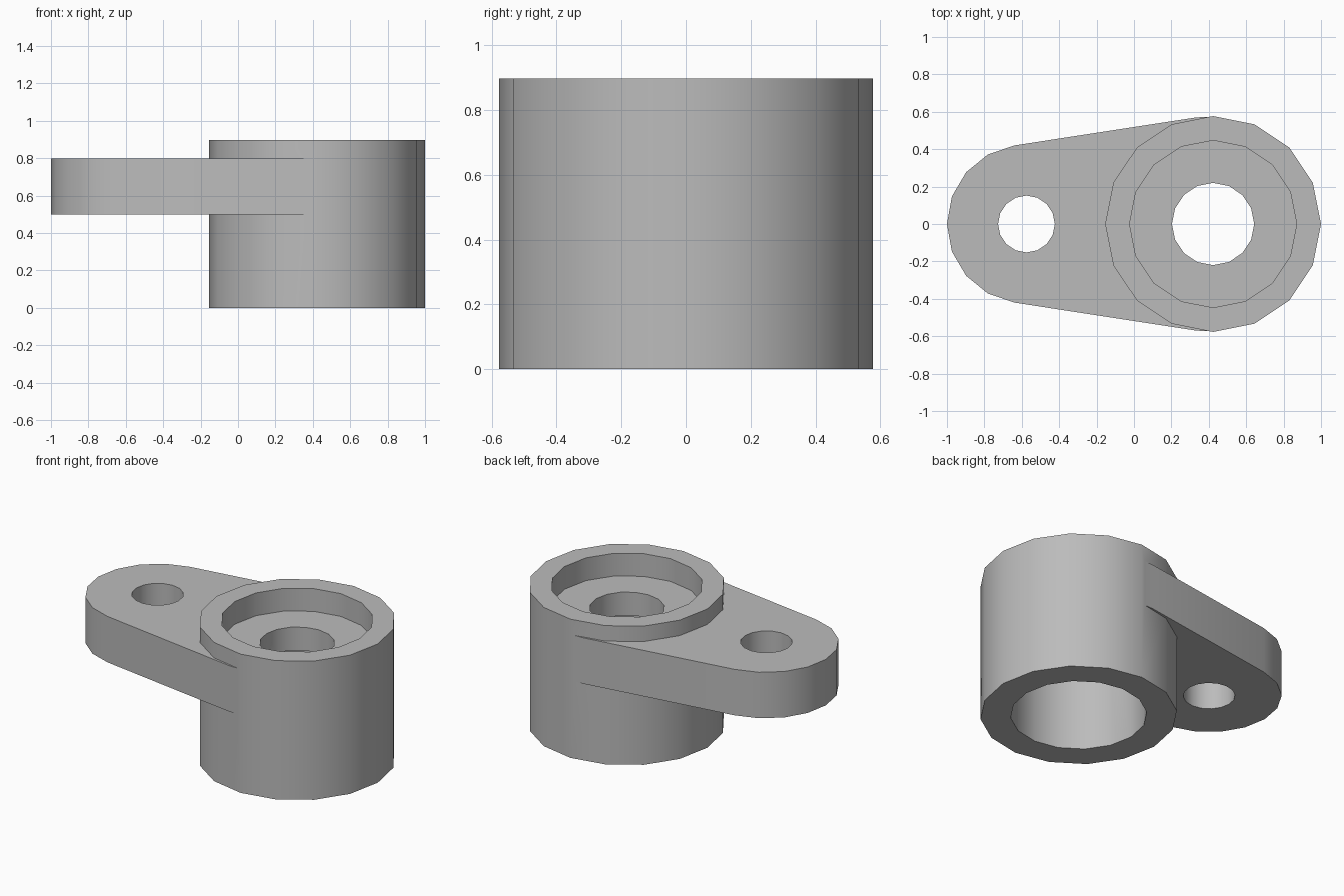
import bpy
import bmesh
from math import asin, cos, sin, pi

cube = bpy.data.objects.get("Cube")
if cube:
    bpy.data.objects.remove(cube, do_unlink=True)

SIDES = 16
BOSS_X, BOSS_R, BOSS_TOP = 0.423, 0.577, 0.897
EYE_X, EYE_R = -0.575, 0.425
ARM_LOW, ARM_HIGH = 0.5, 0.797

grey = bpy.data.materials.new("plain grey")
grey.use_nodes = True
COLOUR = (0.5, 0.5, 0.5, 1)
grey.diffuse_color = COLOUR
grey.node_tree.nodes["Principled BSDF"].inputs["Base Color"].default_value = COLOUR


def prism(name, outline, low, high):
    """Extrude a flat outline between two heights."""
    bm = bmesh.new()
    face = bm.faces.new([bm.verts.new((x, y, low)) for x, y in outline])
    top = bmesh.ops.extrude_face_region(bm, geom=[face])["geom"]
    verts = [v for v in top if isinstance(v, bmesh.types.BMVert)]
    bmesh.ops.translate(bm, vec=(0, 0, high - low), verts=verts)
    bmesh.ops.recalc_face_normals(bm, faces=bm.faces)
    mesh = bpy.data.meshes.new(name)
    bm.to_mesh(mesh)
    bm.free()
    mesh.materials.append(grey)
    obj = bpy.data.objects.new(name, mesh)
    bpy.context.collection.objects.link(obj)
    return obj


def arc(x, radius, start, end, steps):
    angles = [start + (end - start) * i / steps for i in range(steps + 1)]
    return [(x + radius * cos(a), radius * sin(a)) for a in angles]


def cylinder(name, x, radius, low, high):
    return prism(name, arc(x, radius, 0, 2 * pi, SIDES)[:-1], low, high)


def combine(target, tool, operation):
    mod = target.modifiers.new(operation, 'BOOLEAN')
    mod.operation, mod.object, mod.solver = operation, tool, 'EXACT'
    bpy.context.view_layer.objects.active = target
    bpy.ops.object.modifier_apply(modifier=mod.name)
    bpy.data.objects.remove(tool, do_unlink=True)


# Upright boss
bracket = cylinder("boss_with_arm", BOSS_X, BOSS_R, 0, BOSS_TOP)

# Tapered arm: rounded eye end, tangent sides, tail buried in the boss
lean = pi / 2 + asin((BOSS_R - EYE_R) / (BOSS_X - EYE_X))
tangent = (BOSS_X + BOSS_R * cos(lean), BOSS_R * sin(lean))
tail = (BOSS_X, BOSS_R - 0.004)
arm_outline = arc(EYE_X, EYE_R, lean, 2 * pi - lean, 8)
arm_outline += [(x, -y) for x, y in (tangent, tail)] + [tail, tangent]
combine(bracket, prism("arm", arm_outline, ARM_LOW, ARM_HIGH), 'UNION')

# Eye hole, top recess, through hole and wide lower bore
for name, x, radius, low, high in (
        ("eye_hole", EYE_X, 0.152, 0.3, 1),
        ("top_recess", BOSS_X, 0.447, 0.75, 1),
        ("through_hole", BOSS_X, 0.22, -0.1, 1),
        ("lower_bore", BOSS_X, 0.4, -0.1, 0.6)):
    combine(bracket, cylinder(name, x, radius, low, high), 'DIFFERENCE')

bpy.ops.object.select_all(action='DESELECT')
bracket.select_set(True)
bpy.context.view_layer.objects.active = bracket
bpy.ops.object.shade_smooth_by_angle(angle=pi / 6)
